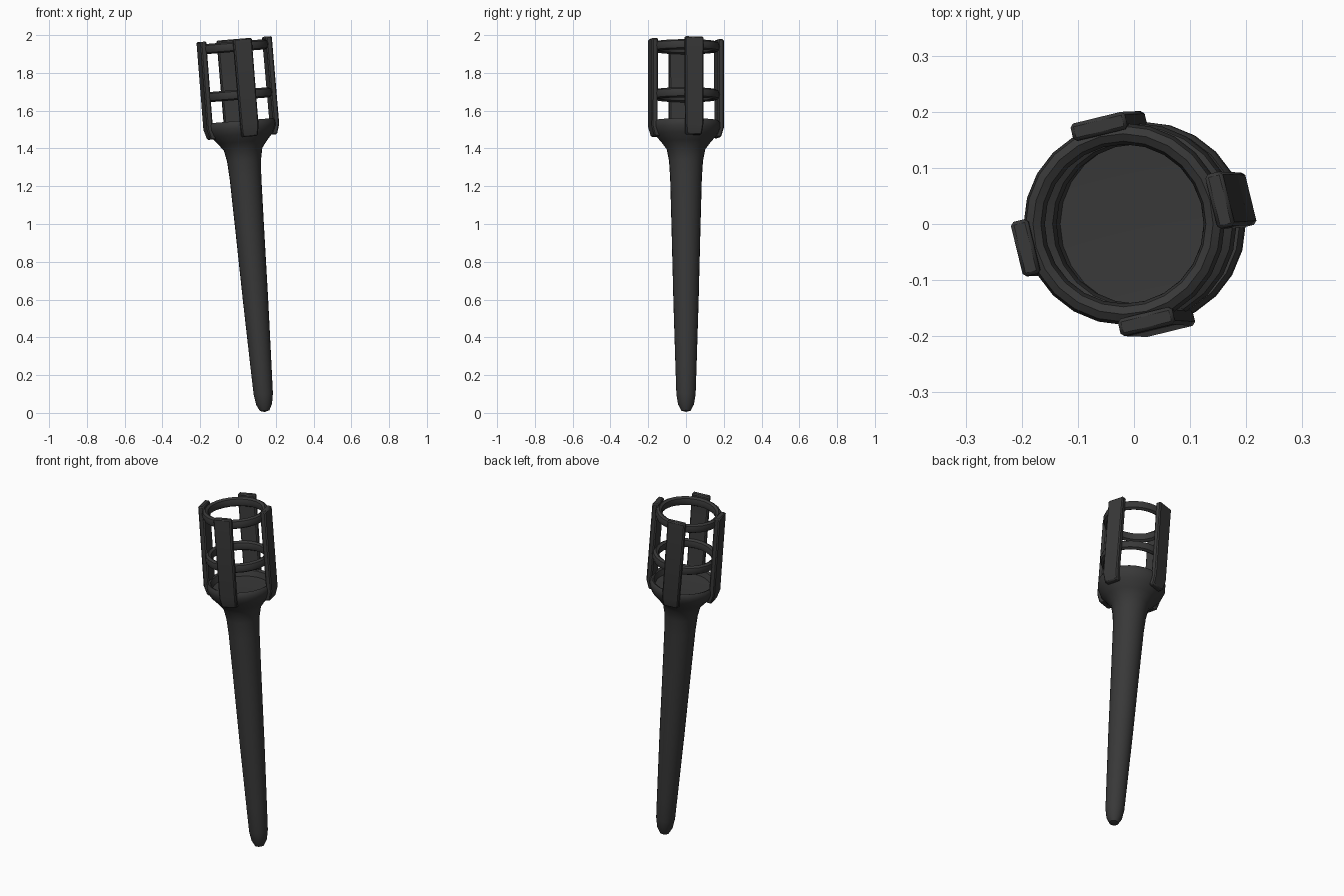
import bpy, bmesh, math
from mathutils import Matrix, Vector

cube = bpy.data.objects.get("Cube")
if cube:
    bpy.data.objects.remove(cube, do_unlink=True)

# One charcoal material for every part
iron = bpy.data.materials.new("charcoal")
iron.use_nodes = True
COLOR = (0.04, 0.04, 0.04, 1)
iron.diffuse_color = COLOR
bsdf = iron.node_tree.nodes["Principled BSDF"]
bsdf.inputs["Base Color"].default_value = COLOR
bsdf.inputs["Roughness"].default_value = 0.9

# The whole torch leans about its foot
LEAN = Matrix.Translation((0.142, 0, 0)) @ Matrix.Rotation(math.radians(-4.7), 4, 'Y')


def finish(name, bm, matrix=Matrix(), bevel=0):
    bmesh.ops.recalc_face_normals(bm, faces=bm.faces)
    mesh = bpy.data.meshes.new(name)
    bm.to_mesh(mesh)
    bm.free()
    mesh.materials.append(iron)
    obj = bpy.data.objects.new(name, mesh)
    bpy.context.collection.objects.link(obj)
    obj.matrix_world = LEAN @ matrix
    if bevel:
        mod = obj.modifiers.new("Bevel", 'BEVEL')
        mod.width = bevel
        mod.segments = 1
    bpy.ops.object.select_all(action='DESELECT')
    obj.select_set(True)
    bpy.context.view_layer.objects.active = obj
    bpy.ops.object.shade_smooth_by_angle(angle=math.radians(40))
    return obj


def lathe(name, profile, sides=24, closed=False):
    bm = bmesh.new()
    verts = [bm.verts.new((r, 0, z)) for r, z in profile]
    edges = [bm.edges.new(pair) for pair in zip(verts, verts[1:])]
    if closed:
        edges.append(bm.edges.new((verts[-1], verts[0])))
    bmesh.ops.spin(bm, geom=verts + edges, cent=(0, 0, 0), axis=(0, 0, 1),
                   angle=math.tau, steps=sides, use_duplicate=False)
    bmesh.ops.remove_doubles(bm, verts=bm.verts, dist=0.0005)
    return finish(name, bm)


# Tapered handle flowing into a shallow cup
lathe("handle_and_cup", [
    (0, 0.005), (0.025, 0.012), (0.042, 0.045), (0.051, 0.1), (0.056, 0.25),
    (0.067, 0.6), (0.077, 1.0), (0.084, 1.25), (0.09, 1.34), (0.102, 1.4),
    (0.132, 1.44), (0.168, 1.48), (0.182, 1.515), (0.182, 1.54),
    (0.174, 1.552), (0.161, 1.545), (0.15, 1.515), (0, 1.505)])


# Cage rings
def ring(name, z, radius):
    section = [(radius + 0.019 * math.cos(a), z + 0.027 * math.sin(a))
               for a in (i * math.tau / 8 for i in range(8))]
    lathe(name, section, closed=True)


ring("middle_ring", 1.69, 0.161)
ring("top_ring", 1.945, 0.161)


# Upright slats, turned in at the foot
def slat(name, angle):
    bm = bmesh.new()
    rows = []
    for z, outer, half in ((1.465, 0.182, 0.042), (1.52, 0.197, 0.048), (1.985, 0.195, 0.05)):
        corners = ((outer, -half), (outer, half), (outer - 0.032, half), (outer - 0.032, -half))
        rows.append([bm.verts.new((x, y, z)) for x, y in corners])
    for low, high in zip(rows, rows[1:]):
        for i in range(4):
            j = (i + 1) % 4
            bm.faces.new((low[i], low[j], high[j], high[i]))
    bm.faces.new(rows[0])
    bm.faces.new(rows[-1])
    finish(name, bm, Matrix.Rotation(angle, 4, 'Z'), bevel=0.006)


for i, side in enumerate(("left", "back", "right", "front")):
    slat(side + "_slat", math.radians(13.7 + 90 * i))
